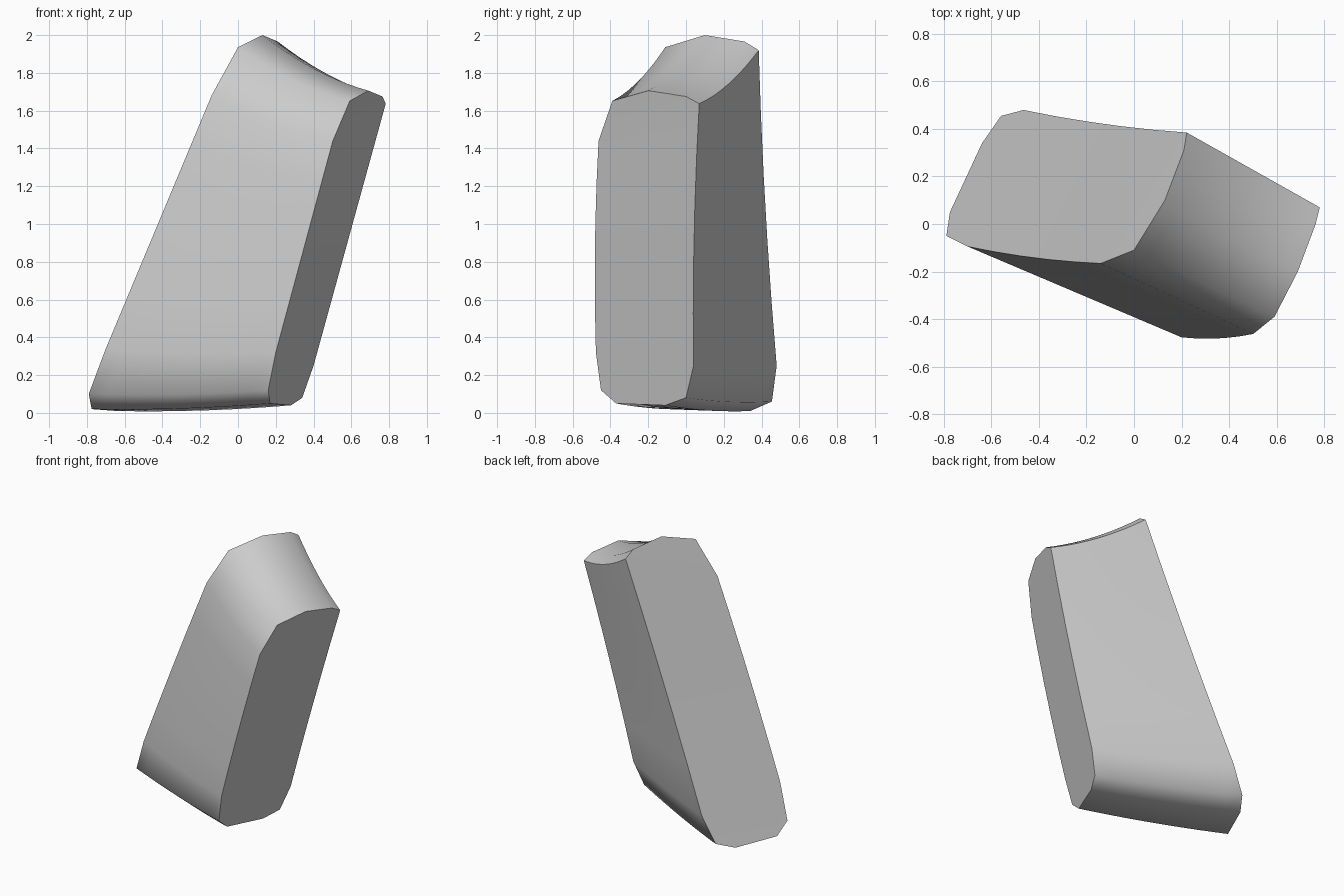
import bpy, bmesh
from mathutils import Vector

if "Cube" in bpy.data.objects:
    bpy.data.objects.remove(bpy.data.objects["Cube"])

# Matching outlines of the two end caps (top, back, bottom, front)
LEFT = [(0, -.11, 1.936), (.13, .10, 2), (.21, .31, 1.966), (.222, .385, 1.92),
        (-.465, .48, .25), (-.56, .455, .06), (-.64, .34, .01), (-.775, .05, .02),
        (-.79, -.05, .10), (-.70, -.095, .34), (-.14, -.166, 1.68)]
RIGHT = [(.592, -.39, 1.652), (.69, -.20, 1.706), (.765, 0, 1.675), (.782, .07, 1.637),
         (.40, .04, .25), (.34, 0, .08), (.28, -.11, .04), (.17, -.37, .05),
         (.16, -.45, .12), (.20, -.477, .32), (.502, -.463, 1.44)]
LONG = 5      # segments along the two long sides
ACROSS = 10   # segments from cap to cap


def outline(points):
    """Split the long back and front sides and bow them slightly forward."""
    out = []
    for i, p in enumerate(points):
        a, b = Vector(p), Vector(points[(i + 1) % len(points)])
        out.append(a)
        if i in (3, 9):
            for k in range(1, LONG):
                t = k / LONG
                out.append(a.lerp(b, t) + Vector((0, -.048 * t * (1 - t), 0)))
    return out


left, right = outline(LEFT), outline(RIGHT)
n = len(left)
bm = bmesh.new()

# Loft between caps, sagging most along the top
rings = []
for j in range(ACROSS + 1):
    t = j / ACROSS
    ring = []
    for a, b in zip(left, right):
        p = a.lerp(b, t)
        sag = .012 + .023 * max(0, min(1, (p.z - .2) / 1.4))
        p.z -= 4 * t * (1 - t) * sag
        ring.append(bm.verts.new(p))
    rings.append(ring)
for r, s in zip(rings, rings[1:]):
    for i in range(n):
        k = (i + 1) % n
        bm.faces.new((r[i], r[k], s[k], s[i]))

# Caps: top and bottom ends plus strips between the long sides
for ring in (rings[0], rings[-1]):
    back = ring[3:4 + LONG]
    front = ring[7 + LONG:][::-1]
    front = [ring[-1]] + [ring[n - 1 - k] for k in range(1, LONG + 1)]
    bm.faces.new([ring[-1]] + ring[0:4])
    bm.faces.new(ring[3 + LONG:n - LONG])
    for k in range(LONG):
        bm.faces.new((front[k], back[k], back[k + 1], front[k + 1]))

bmesh.ops.recalc_face_normals(bm, faces=bm.faces)
for f in bm.faces:
    f.smooth = True

# Sharp cap rims and sharp top-back ridge
for ring in (rings[0], rings[-1]):
    for i in range(n):
        bm.edges.get((ring[i], ring[(i + 1) % n])).smooth = False
for r, s in zip(rings, rings[1:]):
    bm.edges.get((r[3], s[3])).smooth = False

mesh = bpy.data.meshes.new("slanted_block")
bm.to_mesh(mesh)
bm.free()
obj = bpy.data.objects.new("slanted_block", mesh)
bpy.context.collection.objects.link(obj)
